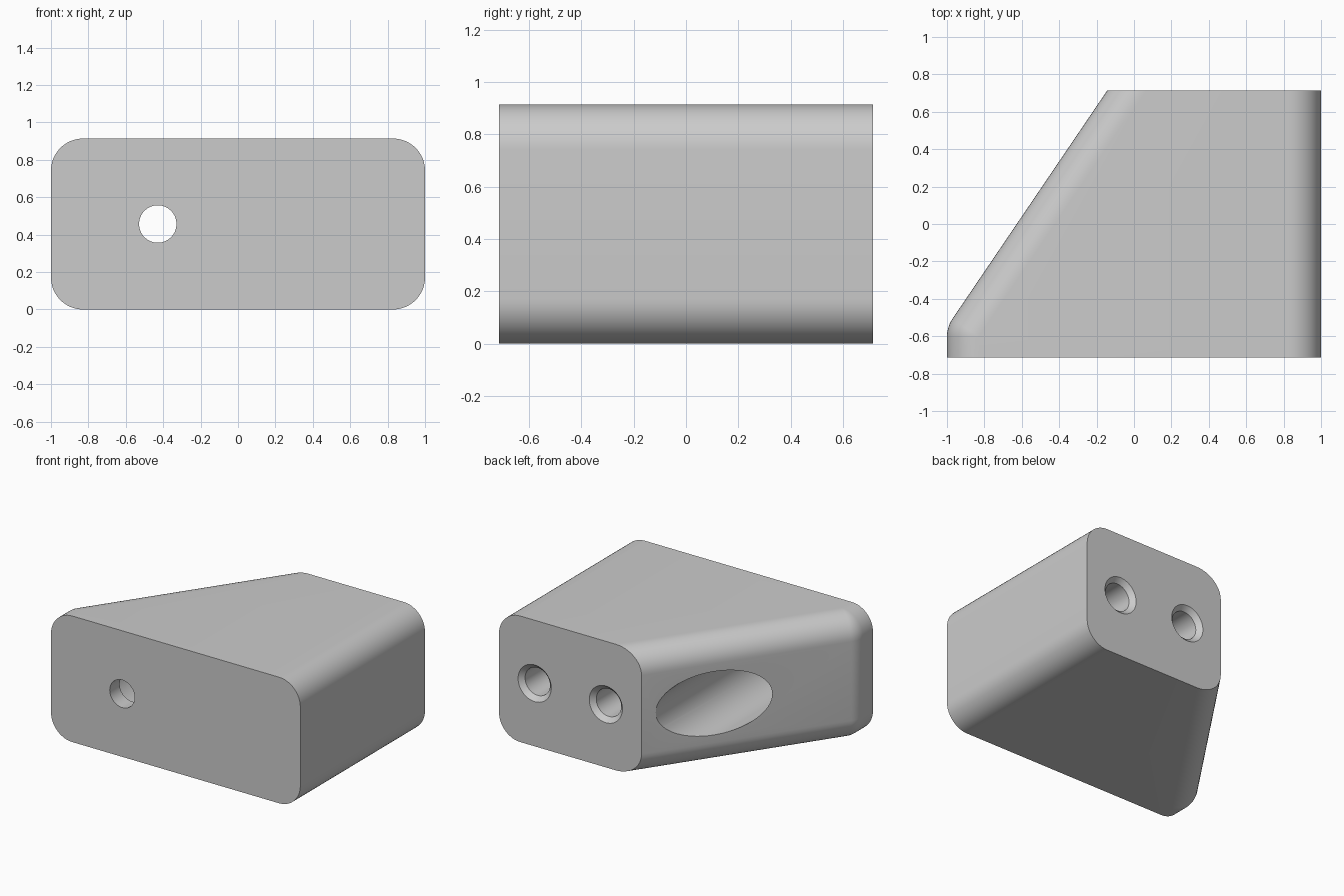
import bpy, bmesh
from math import sin, cos, pi, tan, atan2
from mathutils import Vector

cube = bpy.data.objects.get("Cube")
if cube:
    bpy.data.objects.remove(cube, do_unlink=True)

HALF_Y, HEIGHT, ROUND = 0.714, 0.914, 0.171
BACK_X, CORNER_Y = -0.143, -0.55      # ends of the slanted side
STEPS = 12

grey = bpy.data.materials.new("grey")
grey.use_nodes = True
grey.diffuse_color = (0.6, 0.6, 0.6, 1)
grey.node_tree.nodes["Principled BSDF"].inputs["Base Color"].default_value = grey.diffuse_color


def make_object(name, rings):
    """Skin a stack of equal-length point rings and cap both ends."""
    bm = bmesh.new()
    loops = [[bm.verts.new(p) for p in ring] for ring in rings]
    n = len(loops[0])
    for a, b in zip(loops, loops[1:]):
        for i in range(n):
            j = (i + 1) % n
            bm.faces.new((a[i], a[j], b[j], b[i]))
    bm.faces.new(loops[0])
    bm.faces.new(loops[-1])
    bmesh.ops.remove_doubles(bm, verts=bm.verts, dist=1e-4)
    bmesh.ops.recalc_face_normals(bm, faces=bm.faces)
    mesh = bpy.data.meshes.new(name)
    bm.to_mesh(mesh)
    bm.free()
    mesh.materials.append(grey)
    obj = bpy.data.objects.new(name, mesh)
    bpy.context.collection.objects.link(obj)
    return obj


# Wedge block: plan outline pulled in on its sides by a quarter-round profile
slant = Vector((BACK_X + 1, HALF_Y - CORNER_Y)).normalized()
turn = atan2(slant.x, slant.y)
centre = Vector((ROUND - 1, CORNER_Y - ROUND * tan(turn / 2)))


def outline(inset, z):
    r = ROUND - inset
    arc = [centre + r * Vector((-cos(turn * k / 6), sin(turn * k / 6))) for k in range(7)]
    end = arc[-1] + slant * ((HALF_Y - arc[-1].y) / slant.y)
    plan = [(1 - inset, HALF_Y), (1 - inset, -HALF_Y), (inset - 1, -HALF_Y), *arc, end]
    return [(p[0], p[1], z) for p in plan]


angles = [pi / 2 * k / STEPS for k in range(STEPS + 1)]
lower = [(ROUND * (1 - sin(a)), ROUND * (1 - cos(a))) for a in angles]
profile = lower + [(d, HEIGHT - z) for d, z in reversed(lower)]
block = make_object("wedge_block", [outline(d, z) for d, z in profile])


# Round cutters along y, described by (y, radius) steps
def bore(name, x, steps, sides=64):
    rings = [[(x + r * cos(2 * pi * k / sides), y, HEIGHT / 2 + r * sin(2 * pi * k / sides))
              for k in range(sides)] for y, r in steps]
    obj = make_object(name, rings)
    obj.hide_render = True
    return obj


pilot = [(HALF_Y - 0.57, 0.1), (HALF_Y - 0.033, 0.1), (HALF_Y + 0.03, 0.163)]
cutters = [
    bore("screw_bore", -0.429, [(-0.8, 0.1), (-0.6, 0.1), (-0.6, 0.23), (0.9, 0.23)]),
    bore("inner_back_bore", 0.143, pilot),
    bore("outer_back_bore", 0.714, pilot),
]

bpy.context.view_layer.objects.active = block
for cutter in cutters:
    mod = block.modifiers.new(cutter.name, 'BOOLEAN')
    mod.operation, mod.solver, mod.object = 'DIFFERENCE', 'EXACT', cutter
    bpy.ops.object.modifier_apply(modifier=mod.name)
    bpy.data.objects.remove(cutter, do_unlink=True)

bpy.ops.object.select_all(action='DESELECT')
block.select_set(True)
bpy.ops.object.shade_smooth_by_angle(angle=pi / 6)
